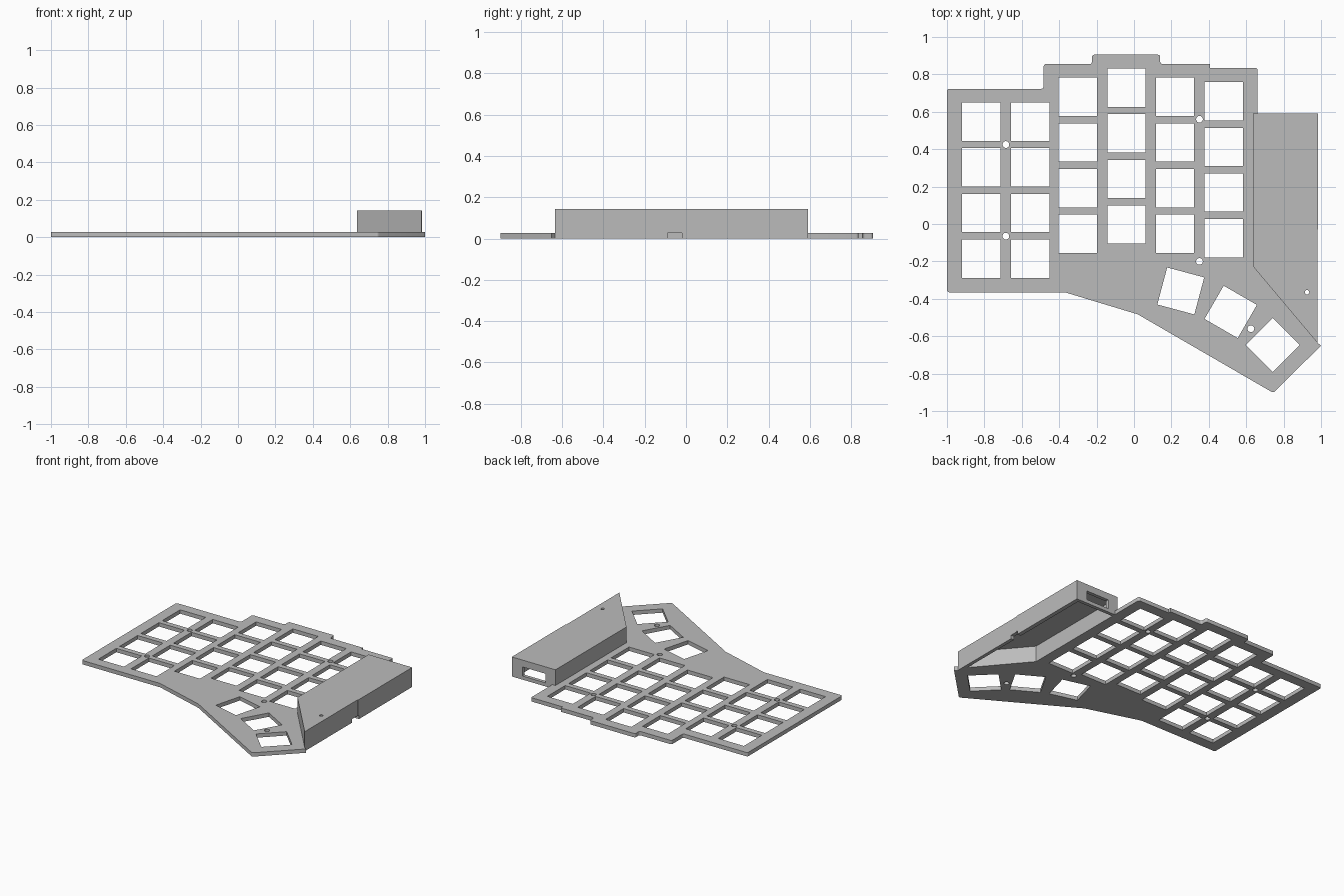
import bpy, bmesh, math
from mathutils import Vector

cube = bpy.data.objects.get("Cube")
if cube:
    bpy.data.objects.remove(cube, do_unlink=True)

PLATE_T, HOUSING_H, WALL = 0.028, 0.142, 0.025
KEY, PITCH = 0.205, 0.244

grey = bpy.data.materials.new("plain_grey")
grey.use_nodes = True
grey.diffuse_color = (0.5, 0.5, 0.5, 1)
grey.node_tree.nodes["Principled BSDF"].inputs["Base Color"].default_value = (0.5, 0.5, 0.5, 1)


def add_prism(bm, outline, z0, z1, rounded=None, radius=0.0):
    """Extrude a 2D outline; corners listed in rounded get a small radius."""
    verts = [bm.verts.new((x, y, z0)) for x, y in outline]
    face = bm.faces.new(verts)
    if rounded:
        bmesh.ops.bevel(bm, geom=[verts[i] for i in rounded], offset=radius,
                        segments=4, profile=0.5, affect='VERTICES')
        face = bm.faces[:][0]
    top = bmesh.ops.extrude_face_region(bm, geom=[face])["geom"]
    bmesh.ops.translate(bm, vec=(0, 0, z1 - z0),
                        verts=[v for v in top if isinstance(v, bmesh.types.BMVert)])


def make_object(name, bm):
    bmesh.ops.recalc_face_normals(bm, faces=bm.faces)
    mesh = bpy.data.meshes.new(name)
    bm.to_mesh(mesh)
    bm.free()
    mesh.materials.append(grey)
    obj = bpy.data.objects.new(name, mesh)
    bpy.context.collection.objects.link(obj)
    return obj


def cut(obj, bm):
    """Subtract the prisms in bm from obj."""
    cutter = make_object("cutter", bm)
    cutter.hide_render = True
    mod = obj.modifiers.new("cut", 'BOOLEAN')
    mod.operation, mod.solver, mod.object = 'DIFFERENCE', 'EXACT', cutter
    bpy.context.view_layer.objects.active = obj
    bpy.ops.object.modifier_apply(modifier=mod.name)
    bpy.data.objects.remove(cutter, do_unlink=True)


def ngon(x, y, r, sides, angle=0.0):
    return [(x + r * math.cos(angle + math.tau * i / sides),
             y + r * math.sin(angle + math.tau * i / sides)) for i in range(sides)]


def square(x, y, turn=0):
    return ngon(x, y, KEY / math.sqrt(2), 4, math.radians(45 + turn))


def box(x0, x1, y0, y1):
    return [(x0, y0), (x1, y0), (x1, y1), (x0, y1)]


# Key plate with stepped back edge and angled thumb corner
outline = [(-1, -0.365), (-0.37, -0.365), (0.02, -0.483), (0.745, -0.903),
           (1, -0.65), (0.98, -0.635), (0.635, -0.225), (0.635, 0.59),
           (0.66, 0.59), (0.66, 0.835), (0.405, 0.835), (0.405, 0.855),
           (0.14, 0.855), (0.14, 0.905), (-0.225, 0.905), (-0.225, 0.855),
           (-0.483, 0.855), (-0.483, 0.723), (-1, 0.723)]
bm = bmesh.new()
add_prism(bm, outline, 0, PLATE_T, [0, 3, 9, 12, 13, 14, 15, 16, 17, 18], 0.012)
plate = make_object("key_plate", bm)

# Switch openings: six staggered columns and three turned thumb keys
bm = bmesh.new()
columns = [(-0.817, 0.547), (-0.555, 0.547), (-0.3, 0.68),
           (-0.04, 0.729), (0.219, 0.68), (0.48, 0.656)]
for x, y in columns:
    for row in range(4):
        add_prism(bm, square(x, y - row * PITCH), -0.1, 0.1)
for x, y, turn in [(0.25, -0.358, -15), (0.517, -0.47, -30), (0.742, -0.647, 45)]:
    add_prism(bm, square(x, y, turn), -0.1, 0.1)

# Screw holes
for x, y in [(-0.685, 0.425), (-0.685, -0.065), (0.35, 0.56), (0.35, -0.2), (0.625, -0.56)]:
    add_prism(bm, ngon(x, y, 0.018, 24), -0.1, 0.1)
cut(plate, bm)

# Controller housing: hollow, open underneath, slanted front
bm = bmesh.new()
add_prism(bm, [(0.635, 0.59), (0.635, -0.225), (0.98, -0.635), (0.98, -0.03),
               (0.985, -0.03), (0.985, 0.59)], 0, HOUSING_H)
housing = make_object("controller_housing", bm)
bm = bmesh.new()
add_prism(bm, [(0.635 + WALL, 0.59 - WALL), (0.635 + WALL, -0.215),
               (0.98 - WALL, -0.566), (0.98 - WALL, 0.59 - WALL)],
          -0.1, HOUSING_H - WALL)
cut(housing, bm)

# Cable port in the back, side notch and reset pin hole
bm = bmesh.new()
add_prism(bm, box(0.715, 0.9, 0.5, 0.7), 0.026, 0.092)
add_prism(bm, box(0.9, 1.1, -0.09, -0.02), -0.1, 0.026)
add_prism(bm, ngon(0.925, -0.365, 0.012, 20), 0.08, 0.2)
cut(housing, bm)

# Crisp edges, smooth round holes
for obj in (plate, housing):
    bpy.ops.object.select_all(action='DESELECT')
    obj.select_set(True)
    bpy.context.view_layer.objects.active = obj
    bpy.ops.object.shade_smooth_by_angle(angle=math.radians(30))
